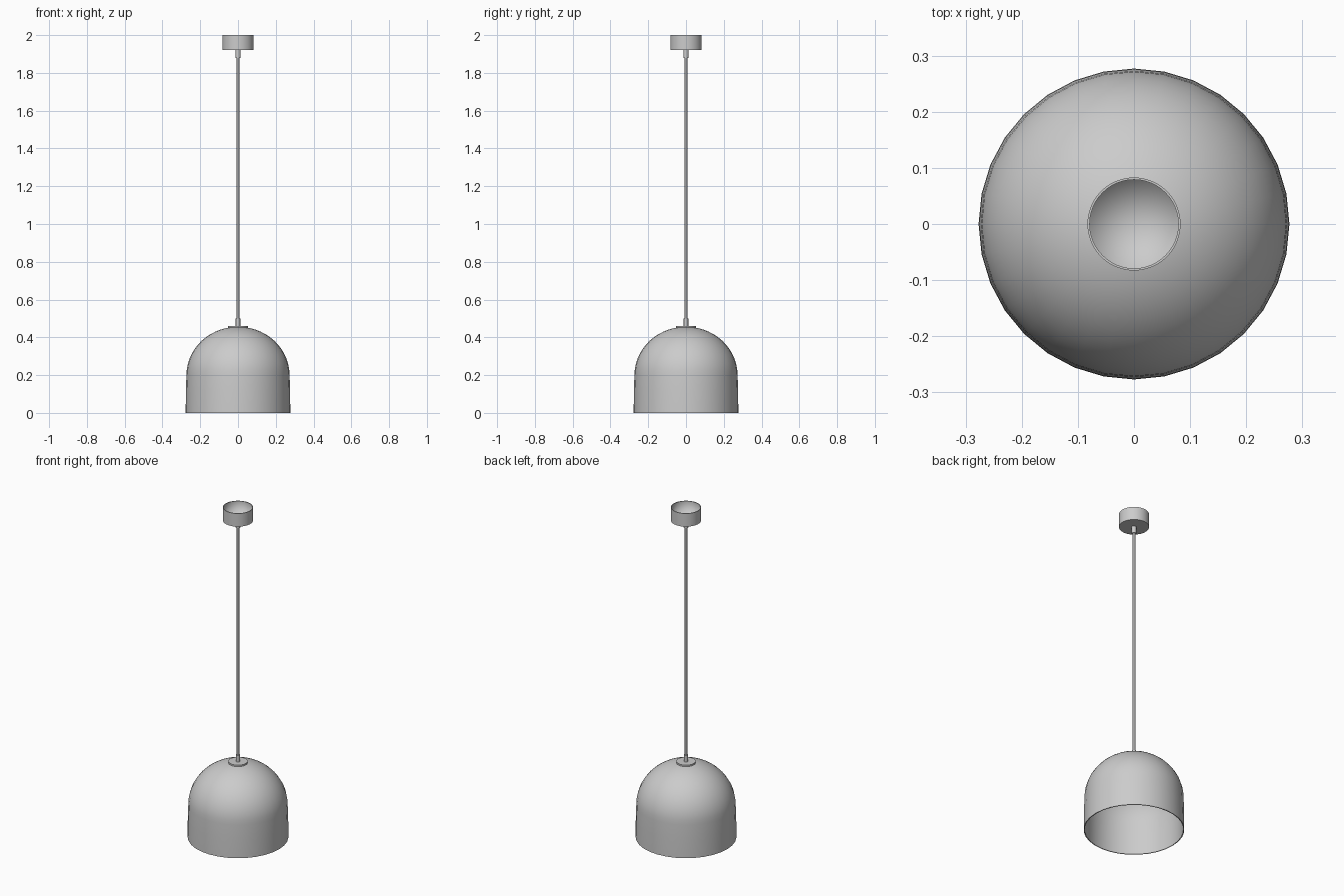
import bpy, bmesh, math

cube = bpy.data.objects.get("Cube")
if cube:
    bpy.data.objects.remove(cube, do_unlink=True)

# One matte grey for the whole lamp
GREY = (0.6, 0.6, 0.6, 1.0)
grey = bpy.data.materials.new("matte grey")
grey.use_nodes = True
grey.diffuse_color = GREY
bsdf = next(n for n in grey.node_tree.nodes if n.type == 'BSDF_PRINCIPLED')
bsdf.inputs["Base Color"].default_value = GREY


def lathe(name, profile, steps, closed=False, soft_z=None):
    """Revolve (radius, z) points; edges lying at height soft_z stay smooth."""
    bm = bmesh.new()
    verts = [bm.verts.new((r, 0, z)) for r, z in profile]
    edges = [bm.edges.new(pair) for pair in zip(verts, verts[1:])]
    if closed:
        edges.append(bm.edges.new((verts[-1], verts[0])))
    bmesh.ops.spin(bm, geom=verts + edges, cent=(0, 0, 0), axis=(0, 0, 1),
                   angle=math.tau, steps=steps, use_duplicate=False)
    bmesh.ops.remove_doubles(bm, verts=bm.verts[:], dist=0.0002)
    bmesh.ops.recalc_face_normals(bm, faces=bm.faces[:])
    for face in bm.faces:
        face.smooth = True
    for edge in bm.edges:
        soft = soft_z is not None and all(abs(v.co.z - soft_z) < 0.001 for v in edge.verts)
        edge.smooth = soft or edge.calc_face_angle(0) < math.radians(35)
    mesh = bpy.data.meshes.new(name)
    bm.to_mesh(mesh)
    bm.free()
    mesh.materials.append(grey)
    obj = bpy.data.objects.new(name, mesh)
    bpy.context.collection.objects.link(obj)
    return obj


def rod(name, radius, bottom, top, steps=16):
    return lathe(name, [(0, bottom), (radius, bottom), (radius, top), (0, top)], steps)


def dome(radius, height, base, count=14):
    angles = [math.pi / 2 * i / count for i in range(count + 1)]
    return [(radius * math.cos(a), base + height * math.sin(a)) for a in angles]


# Domed shade with a thin wall, open underneath
outer = [(0.277, 0), (0.276, 0.12)] + dome(0.273, 0.256, 0.2)
inner = [(0.272, 0), (0.271, 0.12)] + dome(0.268, 0.251, 0.2)
lathe("shade", outer + inner[::-1], 32, closed=True)

# Cap disc and cord grip on top of the shade
rod("shade_cap", 0.053, 0.448, 0.46, 32)
rod("lower_cord_grip", 0.012, 0.455, 0.5)

# Hanging cord
rod("cord", 0.007, 0.45, 1.92, 12)

# Ceiling cup, open at the top, with its cord grip
rod("upper_cord_grip", 0.013, 1.878, 1.922)
lathe("ceiling_cup", [(0, 1.92), (0.083, 1.92), (0.083, 2.0), (0.079, 2.0),
                      (0.079, 1.925), (0, 1.925)], 48, soft_z=1.925)
